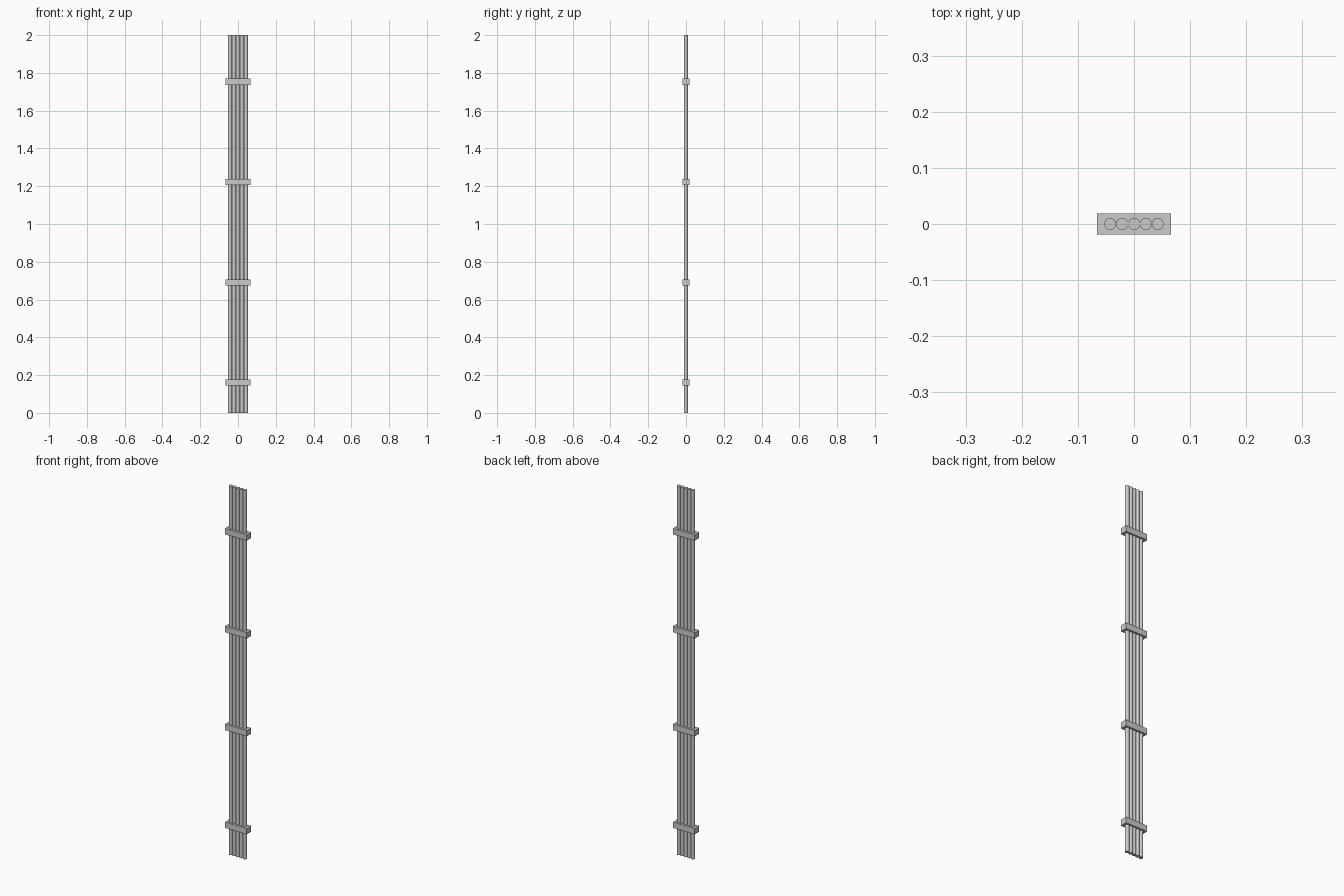
import bpy

if "Cube" in bpy.data.objects:
    bpy.data.objects.remove(bpy.data.objects["Cube"])

ROD_R = 0.0106
HEIGHT = 2.0


def rod(i):
    bpy.ops.mesh.primitive_cylinder_add(
        vertices=24, radius=ROD_R, depth=HEIGHT,
        location=((i - 2) * 2 * ROD_R, 0, HEIGHT / 2))
    ob = bpy.context.object
    ob.name = f"rod_{i + 1}"
    bpy.ops.object.shade_smooth_by_angle()


def clamp(i):
    bpy.ops.mesh.primitive_cube_add(size=1, location=(0, 0, 0.16 + i * 0.531))
    ob = bpy.context.object
    ob.name = f"clamp_{i + 1}"
    ob.scale = (0.131, 0.038, 0.032)
    bpy.ops.object.transform_apply(location=False, rotation=False, scale=True)


# Five touching upright rods
for i in range(5):
    rod(i)

# Four block clamps holding the rods together
for i in range(4):
    clamp(i)
